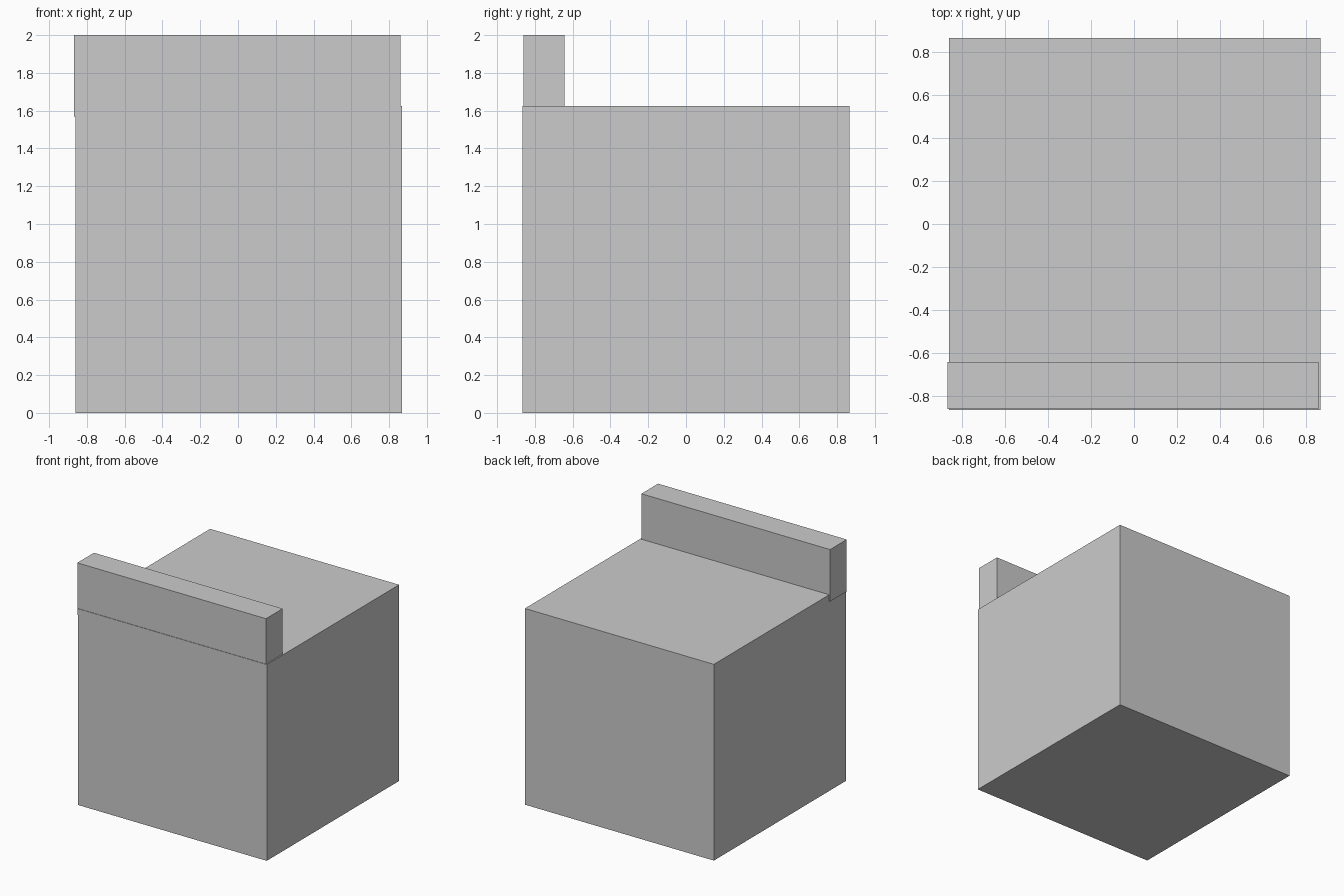
import bpy
from mathutils import Vector

if "Cube" in bpy.data.objects:
    bpy.data.objects.remove(bpy.data.objects["Cube"])


def box(name, low, high):
    """Axis-aligned box between two opposite corners."""
    low, high = Vector(low), Vector(high)
    bpy.ops.mesh.primitive_cube_add(size=1, location=(low + high) / 2)
    obj = bpy.context.object
    obj.name = name
    obj.scale = high - low
    bpy.ops.object.transform_apply(location=False, rotation=False, scale=True)
    return obj


# Main block
box("body", (-0.861, -0.865, 0.0), (0.869, 0.865, 1.624))

# Upright strip along the front edge, sunk slightly into the block and offset to the left
box("front_ledge", (-0.869, -0.861, 1.57), (0.859, -0.643, 2.0))
